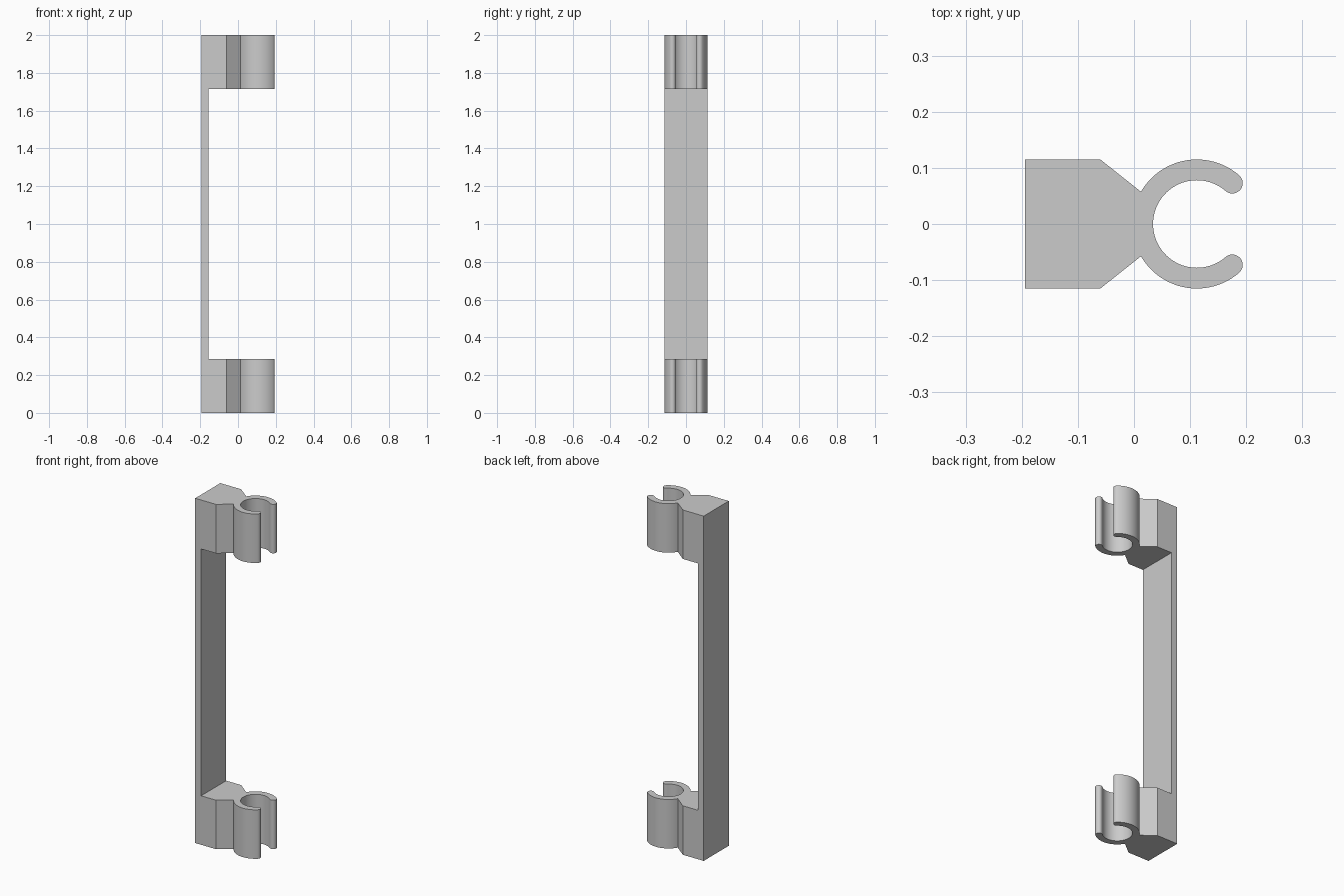
import bpy
import bmesh
from math import cos, sin, radians
from mathutils import Vector

if "Cube" in bpy.data.objects:
    bpy.data.objects.remove(bpy.data.objects["Cube"], do_unlink=True)

HEIGHT = 2.0
CLIP_HEIGHT = 0.284
BACK_X, PLATE_X = -0.194, -0.156
HALF_WIDTH = 0.115
CENTRE = Vector((0.112, 0))
OUTER, INNER = 0.115, 0.078
MOUTH, NECK = 49, 150          # degrees around the ring

grey = bpy.data.materials.new("plain grey")
grey.use_nodes = True
colour = (0.6, 0.6, 0.6, 1)
grey.diffuse_color = colour
grey.node_tree.nodes["Principled BSDF"].inputs["Base Color"].default_value = colour


def arc(centre, radius, start, end, steps):
    angles = [radians(start + (end - start) * i / steps) for i in range(steps + 1)]
    return [centre + radius * Vector((cos(a), sin(a))) for a in angles]


def extrude(name, outline, bottom, top):
    bm = bmesh.new()
    face = bm.faces.new([bm.verts.new((p.x, p.y, bottom)) for p in outline])
    result = bmesh.ops.extrude_face_region(bm, geom=[face])
    moved = [v for v in result["geom"] if isinstance(v, bmesh.types.BMVert)]
    bmesh.ops.translate(bm, verts=moved, vec=(0, 0, top - bottom))
    bmesh.ops.recalc_face_normals(bm, faces=bm.faces)
    mesh = bpy.data.meshes.new(name)
    bm.to_mesh(mesh)
    bm.free()
    mesh.materials.append(grey)
    obj = bpy.data.objects.new(name, mesh)
    bpy.context.collection.objects.link(obj)
    return obj


# Upper half of the outline: block, tapered neck, ring, rounded tip, inner ring
tip_radius = (OUTER - INNER) / 2
tip = arc(CENTRE, (OUTER + INNER) / 2, MOUTH, MOUTH, 1)[0]
half = [Vector((BACK_X, HALF_WIDTH)), Vector((-0.06, HALF_WIDTH))]
half += arc(CENTRE, OUTER, NECK, MOUTH, 24)
half += arc(tip, tip_radius, MOUTH, MOUTH - 180, 12)[1:-1]
half += arc(CENTRE, INNER, MOUTH, 180, 28)
mirrored = [Vector((p.x, -p.y)) for p in reversed(half[:-1])]
body = extrude("clip_bracket", half + mirrored, 0, HEIGHT)

# Cut away the middle, leaving the back plate between the two clips
corners = [(PLATE_X, -0.3), (0.4, -0.3), (0.4, 0.3), (PLATE_X, 0.3)]
cutter = extrude("middle_cutter", [Vector(c) for c in corners],
                 CLIP_HEIGHT, HEIGHT - CLIP_HEIGHT)
cutter.hide_render = True
cut = body.modifiers.new("cut", "BOOLEAN")
cut.operation = "DIFFERENCE"
cut.solver = "EXACT"
cut.object = cutter

bpy.ops.object.select_all(action="DESELECT")
bpy.context.view_layer.objects.active = body
body.select_set(True)
bpy.ops.object.modifier_apply(modifier=cut.name)
bpy.data.objects.remove(cutter, do_unlink=True)
bpy.ops.object.shade_smooth_by_angle(angle=radians(30))
